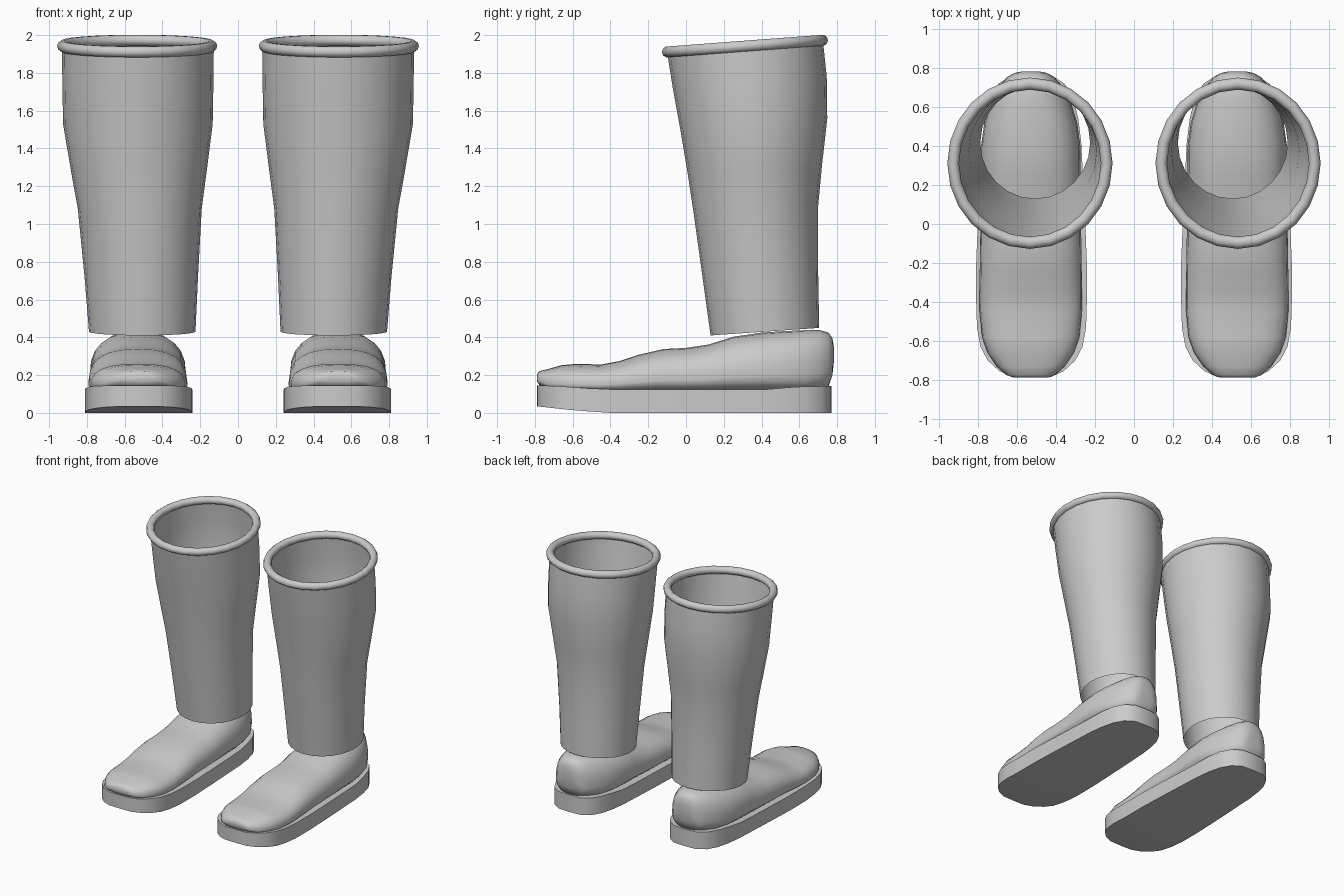
import bpy, bmesh, math
from mathutils import Matrix

if "Cube" in bpy.data.objects:
    bpy.data.objects.remove(bpy.data.objects["Cube"])

rubber = bpy.data.materials.new("grey rubber")
rubber.diffuse_color = (0.6, 0.6, 0.6, 1)
rubber.use_nodes = True
rubber.node_tree.nodes["Principled BSDF"].inputs["Base Color"].default_value = rubber.diffuse_color


def finish(name, bm, angle=40):
    """Turn a bmesh into a smooth object mirrored to the other leg."""
    bmesh.ops.recalc_face_normals(bm, faces=bm.faces)
    mesh = bpy.data.meshes.new(name)
    bm.to_mesh(mesh)
    bm.free()
    mesh.materials.append(rubber)
    ob = bpy.data.objects.new(name, mesh)
    bpy.context.collection.objects.link(ob)
    bpy.ops.object.select_all(action='DESELECT')
    bpy.context.view_layer.objects.active = ob
    ob.select_set(True)
    bpy.ops.object.shade_smooth_by_angle(angle=math.radians(angle))
    mod = ob.modifiers.new("other_leg", 'MIRROR')
    mod.use_mirror_merge = False
    return ob


def loft(bm, rings, capped):
    rows = [[bm.verts.new(p) for p in ring] for ring in rings]
    n = len(rows[0])
    for a, b in zip(rows, rows[1:]):
        for i in range(n):
            j = (i + 1) % n
            bm.faces.new((a[i], a[j], b[j], b[i]))
    if capped:
        bm.faces.new(rows[0])
        bm.faces.new(rows[-1])


def spow(v, e):
    return math.copysign(abs(v) ** e, v)


def lerp_table(table, y):
    for (y0, z0), (y1, z1) in zip(table, table[1:]):
        if y <= y1:
            return z0 + (z1 - z0) * max(0, (y - y0) / (y1 - y0))
    return table[-1][1]


# Shaft: open tube; centre x, half width, front y, back y, front z, back z
shaft = [(0.507, 0.282, 0.13, 0.705, 0.41, 0.45),
         (0.512, 0.300, 0.09, 0.700, 0.70, 0.73),
         (0.520, 0.328, 0.04, 0.700, 1.06, 1.10),
         (0.525, 0.360, 0.01, 0.720, 1.26, 1.31),
         (0.530, 0.396, -0.03, 0.748, 1.50, 1.56),
         (0.530, 0.400, -0.07, 0.745, 1.72, 1.78),
         (0.530, 0.402, -0.10, 0.725, 1.91, 1.97)]
rings = []
for cx, hw, yf, yb, zf, zb in shaft:
    ring = []
    for i in range(24):
        a = math.tau * i / 24
        c = math.cos(a)
        ring.append((cx + hw * math.sin(a), (yf + yb) / 2 - c * (yb - yf) / 2,
                     (zf + zb) / 2 - c * (zb - zf) / 2))
    rings.append(ring)
bm = bmesh.new()
loft(bm, rings, False)
finish("shaft", bm, 60)

# Rim: tilted torus around the opening
tilt = Matrix.Translation((0.534, 0.312, 1.942)) @ Matrix.Rotation(math.radians(4.3), 4, 'X')
rings = []
for i in range(25):
    a = math.tau * i / 24
    ring = []
    for k in range(10):
        b = math.tau * k / 10
        r = 0.394 + 0.03 * math.cos(b)
        ring.append((r * math.cos(a), r * math.sin(a) * 1.04, 0.03 * math.sin(b)))
    rings.append(ring)
bm = bmesh.new()
loft(bm, rings, False)
bmesh.ops.remove_doubles(bm, verts=bm.verts, dist=0.0005)
bm.transform(tilt)
finish("rim", bm, 80)

# Foot: y, half width, bottom z, top z
foot = [(-0.788, 0.09, 0.165, 0.205), (-0.775, 0.125, 0.145, 0.222),
        (-0.73, 0.175, 0.12, 0.232), (-0.66, 0.222, 0.11, 0.252),
        (-0.58, 0.250, 0.10, 0.260), (-0.45, 0.262, 0.10, 0.256),
        (-0.35, 0.262, 0.10, 0.275), (-0.25, 0.262, 0.10, 0.308),
        (-0.12, 0.260, 0.10, 0.338), (0.0, 0.258, 0.10, 0.344),
        (0.12, 0.255, 0.10, 0.362), (0.25, 0.255, 0.10, 0.403),
        (0.40, 0.255, 0.10, 0.425), (0.52, 0.238, 0.10, 0.433),
        (0.63, 0.205, 0.10, 0.438), (0.71, 0.160, 0.12, 0.438),
        (0.755, 0.120, 0.14, 0.425), (0.775, 0.085, 0.20, 0.395),
        (0.783, 0.045, 0.27, 0.350)]
rings = []
for y, hw, z0, z1 in foot:
    ring = []
    zb = z0 + (z1 - z0) * 0.3
    for i in range(24):
        a = math.tau * i / 24
        s = math.sin(a)
        ring.append((0.53 + hw * spow(math.cos(a), 0.8), y,
                     zb + (z1 - zb if s > 0 else zb - z0) * spow(s, 0.8)))
    rings.append(ring)
bm = bmesh.new()
loft(bm, rings, True)
finish("foot", bm, 60)

# Sole: outline extruded between a lifted toe underside and a dipped top
half = [(0.0, -0.788), (0.10, -0.785), (0.165, -0.755), (0.225, -0.70), (0.262, -0.63),
        (0.28, -0.53), (0.284, -0.40), (0.284, -0.20), (0.276, 0.0), (0.264, 0.25),
        (0.255, 0.42), (0.24, 0.54), (0.215, 0.64), (0.17, 0.72), (0.10, 0.765), (0.0, 0.770)]
outline = half + [(-x, y) for x, y in half[-2:0:-1]]
under = [(-0.79, 0.035), (-0.60, 0.014), (-0.40, 0.0), (0.8, 0.0)]
upper = [(-0.79, 0.145), (-0.70, 0.143), (-0.45, 0.125), (0.40, 0.122), (0.60, 0.14), (0.8, 0.142)]
bm = bmesh.new()
sides = [[(0.526 + x, y, lerp_table(t, y)) for x, y in outline] for t in (under, upper)]
loft(bm, sides, False)
# Bridge the outline straight across so the top and bottom follow the curve
bm.verts.ensure_lookup_table()
n, m = len(outline), len(half)
for base in (0, n):
    v = bm.verts[base:base + n]
    for i in range(m - 1):
        quad = [v[i], v[i + 1], v[(n - i - 1) % n], v[(n - i) % n]]
        bm.faces.new(list(dict.fromkeys(quad)))
finish("sole", bm, 35)
